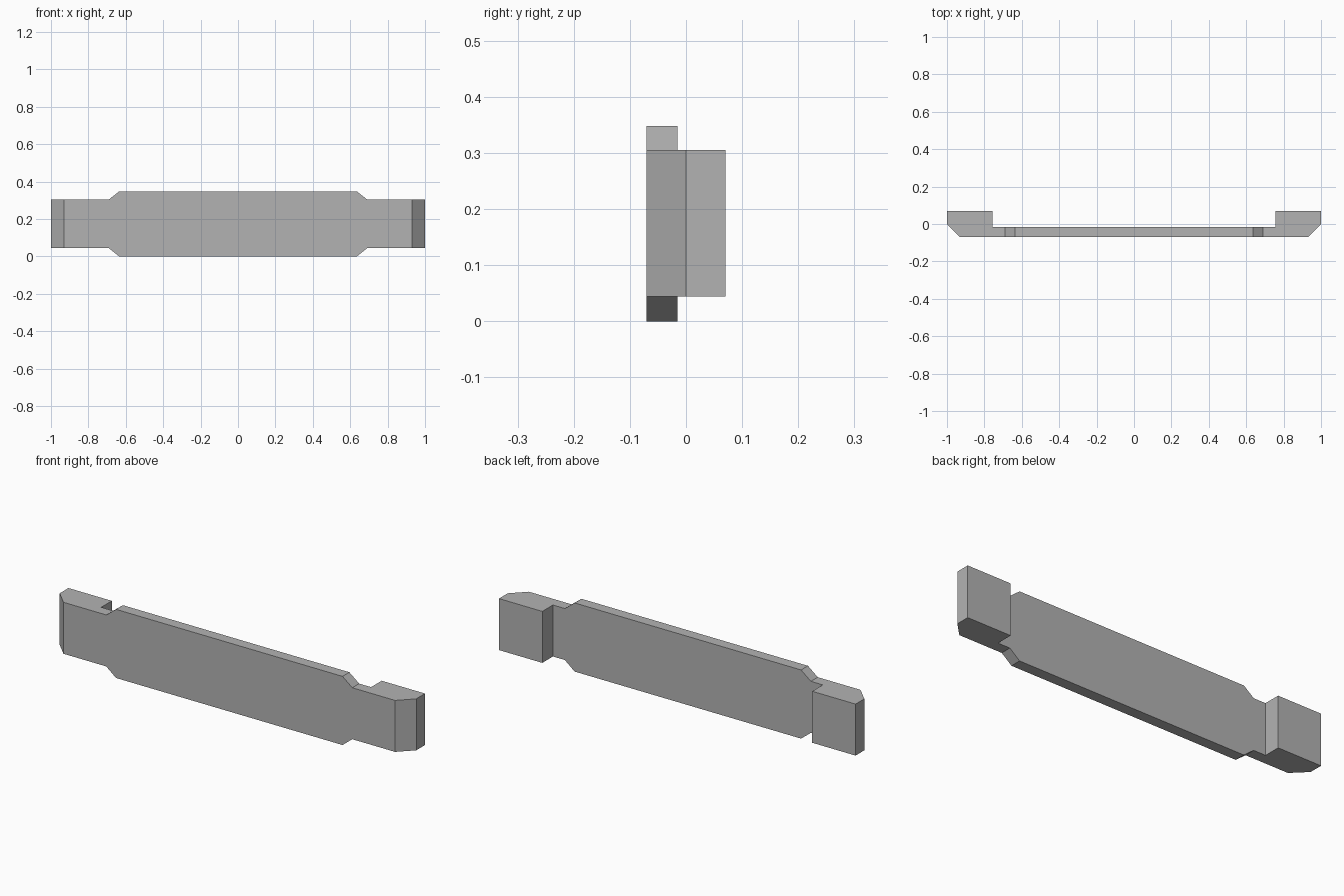
import bpy
import bmesh
from mathutils import Vector

cube = bpy.data.objects.get("Cube")
if cube:
    bpy.data.objects.remove(cube, do_unlink=True)

HEIGHT = 0.348
FRONT, BACK, PLATE_BACK = -0.07, 0.07, -0.015

grey = bpy.data.materials.new("plain grey")
grey.use_nodes = True
grey.diffuse_color = (0.45, 0.45, 0.45, 1)
grey.node_tree.nodes["Principled BSDF"].inputs["Base Color"].default_value = grey.diffuse_color


def prism(name, points, depth):
    """Extrude a closed outline along the depth vector."""
    bm = bmesh.new()
    face = bm.faces.new([bm.verts.new(p) for p in points])
    result = bmesh.ops.extrude_face_region(bm, geom=[face])
    verts = [g for g in result["geom"] if isinstance(g, bmesh.types.BMVert)]
    bmesh.ops.translate(bm, verts=verts, vec=Vector(depth))
    bmesh.ops.recalc_face_normals(bm, faces=bm.faces)
    mesh = bpy.data.meshes.new(name)
    bm.to_mesh(mesh)
    bm.free()
    mesh.materials.append(grey)
    obj = bpy.data.objects.new(name, mesh)
    bpy.context.collection.objects.link(obj)
    return obj


def mirrored(half):
    """Complete a half outline across x = 0."""
    return half + [(-x, v) for x, v in reversed(half)]


# Bar seen from above: thin plate with thick, chamfered end blocks
plan = mirrored([(0.93, FRONT), (1, 0), (1, BACK), (0.757, BACK), (0.757, PLATE_BACK)])
bar = prism("bar_with_end_blocks", [(x, y, 0) for x, y in plan], (0, 0, HEIGHT))

# Front silhouette: taller middle, narrow ends
outline = mirrored([(0.635, -0.0), (0.69, 0.044), (1.1, 0.044),
                    (1.1, 0.305), (0.69, 0.305), (0.635, HEIGHT)])
cutter = prism("silhouette_cutter", [(x, -0.2, z) for x, z in outline], (0, 0.4, 0))
cutter.hide_render = True

# Keep only the shared volume, then drop the cutter
trim = bar.modifiers.new("trim", "BOOLEAN")
trim.operation = "INTERSECT"
trim.solver = "EXACT"
trim.object = cutter
bpy.context.view_layer.objects.active = bar
bpy.ops.object.modifier_apply(modifier=trim.name)
bpy.data.objects.remove(cutter, do_unlink=True)
